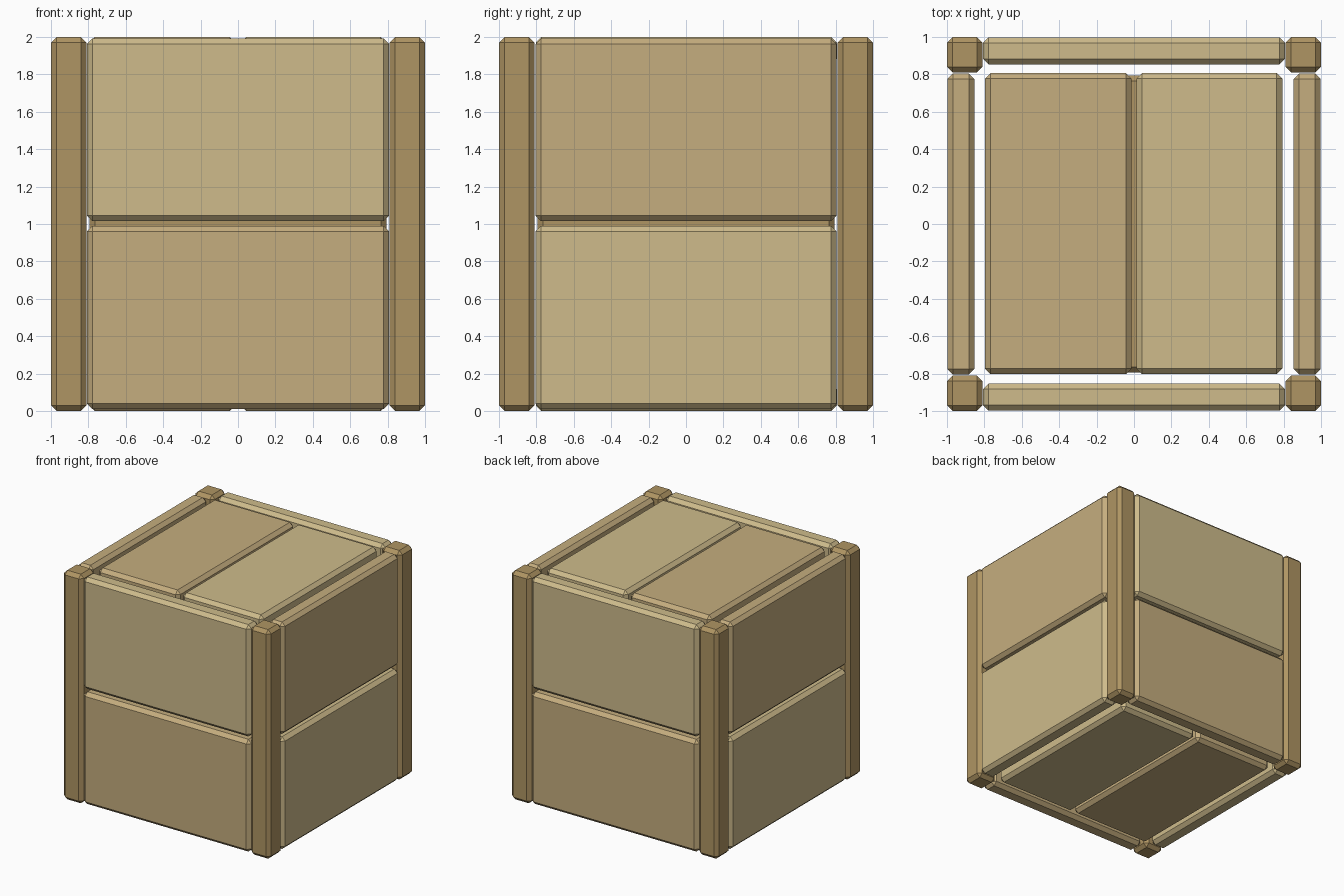
import bpy, bmesh

if "Cube" in bpy.data.objects:
    bpy.data.objects.remove(bpy.data.objects["Cube"])


def material(name, rgb):
    m = bpy.data.materials.new(name)
    m.diffuse_color = (*rgb, 1)
    m.use_nodes = True
    m.node_tree.nodes["Principled BSDF"].inputs["Base Color"].default_value = m.diffuse_color
    return m


LIGHT = material("light_wood", (0.62, 0.50, 0.26))
MID = material("mid_wood", (0.56, 0.42, 0.21))
DARK = material("dark_wood", (0.43, 0.30, 0.125))


def beam(name, lo, hi, mat, chamfer=0.03):
    """Box between two corners with single-step chamfers on every edge."""
    bm = bmesh.new()
    bmesh.ops.create_cube(bm, size=1)
    for v in bm.verts:
        v.co = [(a + b) / 2 + c * (b - a) for a, b, c in zip(lo, hi, v.co)]
    bmesh.ops.bevel(bm, geom=bm.edges[:], offset=chamfer, segments=1,
                    affect='EDGES', profile=0.5)
    me = bpy.data.meshes.new(name)
    bm.to_mesh(me)
    bm.free()
    me.materials.append(mat)
    ob = bpy.data.objects.new(name, me)
    bpy.context.collection.objects.link(ob)
    return ob


def span(s, near, far):
    """Interval near..far mirrored to the side given by sign s."""
    return sorted((s * near, s * far))


# corner posts
for sx in (-1, 1):
    for sy in (-1, 1):
        x, y = span(sx, 0.81, 1.0), span(sy, 0.81, 1.0)
        beam("corner_post", (x[0], y[0], 0), (x[1], y[1], 2), DARK)

# wall planks: two stacked boards on each of the four sides
for s in (-1, 1):
    n = span(s, 0.853, 0.998)
    for level, z in (("lower", (0.01, 0.99)), ("upper", (1.015, 1.992))):
        up = level == "upper"
        beam(level + "_wall_plank_y", (-0.808, n[0], z[0]), (0.808, n[1], z[1]),
             LIGHT if up else MID)
        beam(level + "_wall_plank_x", (n[0], -0.805, z[0]), (n[1], 0.805, z[1]),
             MID if up else LIGHT)

# lid and floor planks: two boards each, seam along y
for part, z in (("floor", (0, 0.147)), ("lid", (1.853, 2))):
    beam(part + "_plank_left", (-0.797, -0.803, z[0]), (-0.013, 0.807, z[1]), MID)
    beam(part + "_plank_right", (0.013, -0.803, z[0]), (0.793, 0.807, z[1]), LIGHT)

# inner core seen through the seams
beam("inner_core", (-0.795, -0.795, 0.2), (0.795, 0.795, 1.8), DARK)
